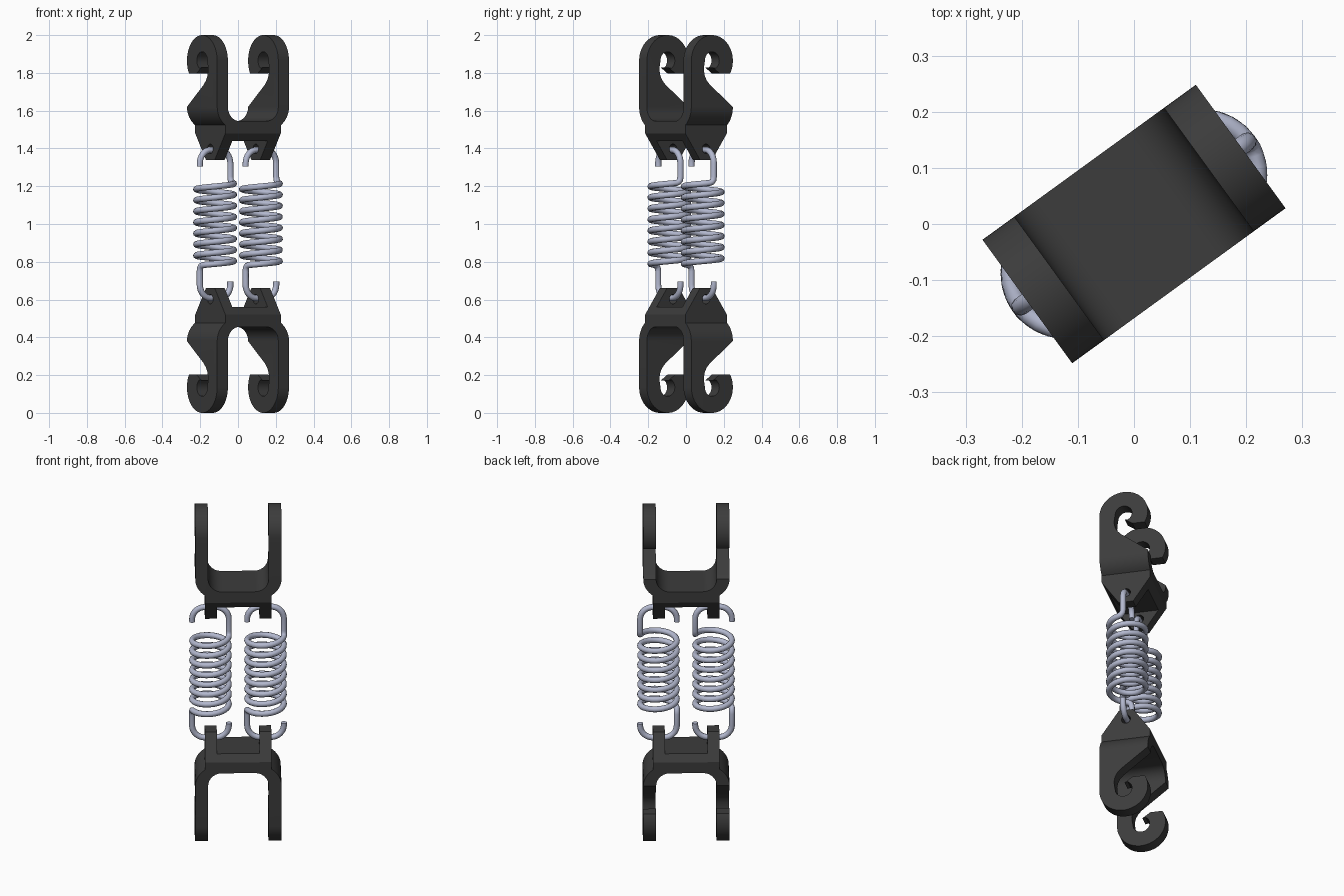
import bpy, bmesh, math
from mathutils import Matrix, Vector

if "Cube" in bpy.data.objects:
    bpy.data.objects.remove(bpy.data.objects["Cube"])

TURN = Matrix.Rotation(math.radians(36), 4, 'Z')   # whole model is turned about z
MIRROR = Matrix.Translation((0, 0, 2)) @ Matrix.Diagonal((1, 1, -1, 1))


def material(name, colour):
    m = bpy.data.materials.new(name)
    m.diffuse_color = (*colour, 1)
    m.use_nodes = True
    m.node_tree.nodes["Principled BSDF"].inputs["Base Color"].default_value = m.diffuse_color
    return m


def arc(cx, cz, rx, rz, a0, a1, n):
    out = []
    for i in range(n + 1):
        a = math.radians(a0 + (a1 - a0) * i / n)
        out.append((cx + rx * math.cos(a), cz + rz * math.sin(a)))
    return out


def prism(name, profile, axis, half):
    """Extrude a closed (across, z) profile along the x or y axis."""
    bm = bmesh.new()
    place = (lambda p: (-half, p[0], p[1])) if axis == 'x' else (lambda p: (p[0], -half, p[1]))
    face = bm.faces.new([bm.verts.new(place(p)) for p in profile])
    ext = bmesh.ops.extrude_face_region(bm, geom=[face])
    move = Vector((2 * half, 0, 0)) if axis == 'x' else Vector((0, 2 * half, 0))
    bmesh.ops.translate(bm, vec=move, verts=[v for v in ext['geom'] if isinstance(v, bmesh.types.BMVert)])
    bmesh.ops.recalc_face_normals(bm, faces=bm.faces)
    me = bpy.data.meshes.new(name)
    bm.to_mesh(me)
    bm.free()
    ob = bpy.data.objects.new(name, me)
    bpy.context.collection.objects.link(ob)
    return ob


def select(ob):
    bpy.ops.object.select_all(action='DESELECT')
    ob.select_set(True)
    bpy.context.view_layer.objects.active = ob


def boolean(ob, other, op):
    mod = ob.modifiers.new(op, 'BOOLEAN')
    mod.operation, mod.solver, mod.object = op, 'EXACT', other
    select(ob)
    bpy.ops.object.modifier_apply(modifier=mod.name)
    bpy.data.objects.remove(other)


dark = material("dark_metal", (0.045, 0.045, 0.045))
steel = material("spring_steel", (0.45, 0.48, 0.62))

# Fork: U-shaped front outline with two tabs below the bridge
half_u = ([(0.116, 1.44), (0.116, 1.30), (0.181, 1.30)]
          + arc(0.09, 1.62, 0.145, 0.125, -51, 0, 8)
          + [(0.235, 2.05), (0.165, 2.05)]
          + arc(0.09, 1.62, 0.075, 0.075, 0, -90, 10))
fork = prism("upper_fork", half_u + [(-x, z) for x, z in reversed(half_u)], 'y', 0.2)

# Side outline: hook with open throat, wide body, tapered tab
side = ([(-0.04, 1.34), (0.04, 1.34), (0.136, 1.48), (0.136, 1.62),
         (-0.015, 1.738), (-0.035, 1.76), (-0.048, 1.785), (-0.053, 1.81), (-0.052, 1.835)]
        + arc(0, 1.865, 0.047, 0.047, 180, -60, 20)
        + [(0.006, 1.828), (0.05, 1.797)]
        + [(0.118, 1.797)]
        + arc(0, 1.864, 0.136, 0.136, -25, 180, 28)
        + [(-0.136, 1.48)])
boolean(fork, prism("side_cutter", side, 'x', 0.3), 'INTERSECT')

# Spring holes through both tabs
hole = prism("hole_cutter", arc(0, 1.398, 0.025, 0.025, 0, 345, 23), 'x', 0.3)
boolean(fork, hole, 'DIFFERENCE')

# Lower fork mirrors the upper one
low_mesh = fork.data.copy()
low_mesh.transform(MIRROR)
low_mesh.flip_normals()
lower = bpy.data.objects.new("lower_fork", low_mesh)
bpy.context.collection.objects.link(lower)
for ob in (fork, lower):
    ob.data.transform(TURN)
    ob.data.materials.clear()
    ob.data.materials.append(dark)
    select(ob)
    bpy.ops.object.shade_smooth_by_angle(angle=math.radians(25))

# Spring path: coil plus an end hook at the top, repeated turned over at the bottom
R = 0.1
hook = [(R, -0.012, 1.222), (R, -0.003, 1.233), (R, 0, 1.25)]
hook += [(x, 0, z) for x, z in arc(0.03, 1.32, 0.07, 0.072, 0, 90, 8) + arc(-0.03, 1.32, 0.07, 0.072, 90, 180, 8)]
hook += [(-R, 0, 1.305)]
coil = []
a0, a1, n = math.radians(195), math.radians(345 + 360 * 7), 210
for i in range(n + 1):
    t = i / n
    a = a0 + (a1 - a0) * t
    coil.append((R * math.cos(a), R * math.sin(a), 0.783 + 0.434 * t))
path = [(-x, y, 2 - z) for x, y, z in reversed(hook)] + coil + hook

for name, cx in (("left_spring", -0.15), ("right_spring", 0.15)):
    cu = bpy.data.curves.new(name, 'CURVE')
    cu.dimensions = '3D'
    cu.bevel_depth, cu.bevel_resolution, cu.use_fill_caps = 0.0165, 3, True
    sp = cu.splines.new('POLY')
    sp.points.add(len(path) - 1)
    for p, (x, y, z) in zip(sp.points, path):
        p.co = (*(TURN @ Vector((x + cx, y, z))), 1)
    ob = bpy.data.objects.new(name, cu)
    bpy.context.collection.objects.link(ob)
    cu.materials.append(steel)
    select(ob)
    bpy.ops.object.convert(target='MESH')
    bpy.ops.object.shade_smooth_by_angle(angle=math.radians(40))
